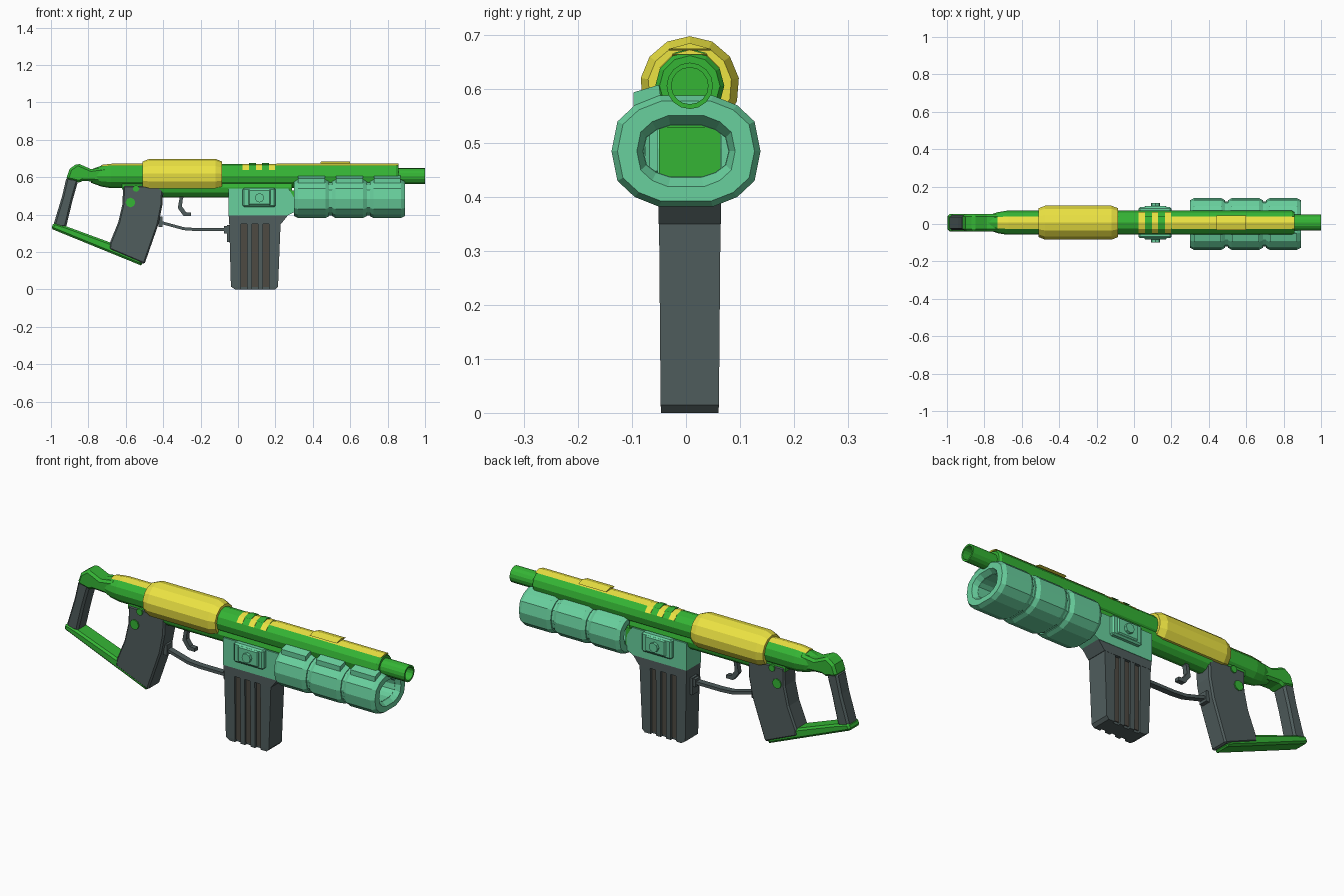
import bpy, bmesh
from math import sin, cos, radians, pi

if "Cube" in bpy.data.objects:
    bpy.data.objects.remove(bpy.data.objects["Cube"])

CY, CZ = 0.007, 0.606          # barrel axis


def mat(name, r, g, b):
    m = bpy.data.materials.new(name)
    m.diffuse_color = (r, g, b, 1)
    m.use_nodes = True
    m.node_tree.nodes["Principled BSDF"].inputs["Base Color"].default_value = m.diffuse_color
    return m


GREEN = mat("green", .035, .46, .035)
YELLOW = mat("yellow", .84, .77, .055)
MINT = mat("mint", .14, .63, .34)
DARK = mat("dark_grey", .08, .11, .11)
BROWN = mat("brown_grey", .075, .068, .055)


def loft(name, rings, m, closed=False, bevel=0):
    """Skin a list of equal rings; cap the ends, or join last to first."""
    bm = bmesh.new()
    vs = [[bm.verts.new(p) for p in r] for r in rings]
    n = len(vs[0])
    for a, b in list(zip(vs, vs[1:])) + ([(vs[-1], vs[0])] if closed else []):
        for i in range(n):
            j = (i + 1) % n
            bm.faces.new((a[i], a[j], b[j], b[i]))
    if not closed:
        bm.faces.new(vs[0])
        bm.faces.new(vs[-1])
    bmesh.ops.recalc_face_normals(bm, faces=bm.faces[:])
    me = bpy.data.meshes.new(name)
    bm.to_mesh(me)
    bm.free()
    ob = bpy.data.objects.new(name, me)
    bpy.context.collection.objects.link(ob)
    me.materials.append(m)
    if bevel:
        mod = ob.modifiers.new("chamfer", 'BEVEL')
        mod.width, mod.segments = bevel, 1
        mod.limit_method, mod.angle_limit = 'ANGLE', radians(40)
    return ob


def prism(name, pts, half, m, bevel=0, cy=CY):
    """Side profile (x, z) extruded across y."""
    return loft(name, [[(x, cy + s * half, z) for x, z in pts] for s in (-1, 1)], m, bevel=bevel)


def box(name, x0, x1, z0, z1, half, m, bevel=0, cy=CY):
    return prism(name, [(x0, z0), (x1, z0), (x1, z1), (x0, z1)], half, m, bevel, cy)


def arc(x, r, a0=0, a1=360, n=12, cz=CZ):
    k = n if a1 - a0 == 360 else n + 1
    return [(x, CY + r * cos(radians(a0 + (a1 - a0) * i / n)),
             cz + r * sin(radians(a0 + (a1 - a0) * i / n))) for i in range(k)]


def tube(name, stations, m, closed=False, **kw):
    return loft(name, [arc(x, r, **kw) for x, r in stations], m, closed)


def disc(name, x, z, r, half, m, n=8):
    return prism(name, [(x + r * cos(2 * pi * i / n), z + r * sin(2 * pi * i / n))
                        for i in range(n)], half, m)


# Barrel body, hollow muzzle and rounded lower receiver
tube("barrel_body", [(-.785, .036), (-.73, .056), (-.68, .064), (.845, .064), (.857, .056)], GREEN)
tube("muzzle", [(.84, .043), (1, .043), (1, .034), (.84, .034)], GREEN, True, n=16)
tube("lower_receiver", [(-.42, .054), (.29, .054)], GREEN, cz=.546)
box("receiver_front", .26, .31, .437, .53, .057, GREEN)
box("grip_mount", -.62, -.40, .535, .575, .045, GREEN)

# Yellow sleeve, top strips, sight pad and ribs
tube("rear_sleeve", [(-.51, .078), (-.475, .092), (-.12, .092), (-.085, .078)],
     YELLOW, a0=-45, a1=225, n=10)
for name, x0, x1, r in (("top_strip_rear", -.73, -.5, .067), ("top_strip_front", .2, .857, .067),
                        ("sight_pad", .44, .6, .079)):
    st = [(x0, r - .003), (x0 + .01, r), (x1, r)]
    if x0 < 0:
        st[0] = (x0, .060)
        st[1] = (x0 + .06, r)
    tube(name, st, YELLOW, a0=60, a1=120, n=2)
for i in range(3):
    x = .025 + .07 * i
    tube(f"top_rib_{i + 1}", [(x, .0655), (x + .033, .0655)], YELLOW, a0=30, a1=150, n=4)
    if i < 2:
        tube(f"rib_spacer_{i + 1}", [(x + .033, .069), (x + .07, .069)], GREEN, a0=60, a1=120, n=2)

# Shoulder stock
prism("stock_top", [(-.70, .655), (-.785, .643), (-.858, .675), (-.90, .645), (-.92, .588),
                    (-.85, .572), (-.83, .58), (-.76, .577), (-.70, .56)], .046, GREEN, .012)
prism("stock_rear_post", [(-.917, .60), (-.852, .59), (-.885, .475), (-.92, .33),
                          (-.99, .335), (-.94, .50)], .040, DARK, .01)
prism("stock_bottom_bar", [(-1, .325), (-.985, .358), (-.917, .337), (-.68, .25),
                           (-.52, .165), (-.51, .125)], .046, GREEN, .01)

# Pistol grip with round pins
prism("pistol_grip", [(-.615, .555), (-.40, .555), (-.405, .45), (-.425, .35), (-.50, .135),
                      (-.69, .215), (-.685, .25), (-.64, .36), (-.617, .46)], .050, DARK, .008)
disc("grip_pin", -.575, .465, .026, .056, GREEN)
disc("grip_upper_pin", -.545, .54, .018, .056, GREEN)

# Trigger and guard
prism("trigger", [(-.315, .53), (-.27, .53), (-.295, .485), (-.30, .445), (-.278, .413), (-.25, .41),
                  (-.25, .392), (-.29, .392), (-.322, .435), (-.312, .49)], .013, DARK)
guard = [(-.43, .372), (-.40, .363), (-.29, .333), (-.22, .328), (-.05, .328)]
prism("trigger_guard", guard + [(x, z - .016) for x, z in reversed(guard)], .016, DARK)
box("guard_rear_clip", -.425, -.405, .335, .39, .024, DARK)
box("guard_front_clip", -.06, -.03, .255, .345, .024, DARK)
box("guard_front_tab", -.075, -.05, .30, .34, .02, DARK)

# Magazine housing with side plates and bolts
prism("magazine_housing", [(-.05, .54), (.27, .54), (.30, .49), (.305, .415), (.265, .395), (-.05, .395)],
      .060, MINT)
box("housing_plate", .025, .20, .44, .543, .083, MINT, .008)
box("housing_plate_centre", .055, .175, .45, .535, .090, MINT, .006)
disc("housing_bolt", .115, .49, .025, .105, MINT)

# Magazine, with three grooves running down each side
def mag_ring(z, x0, x1, hy):
    side = [(x0, hy)]
    for g in (.015, .074, .133):
        side += [(g, hy), (g, hy - .014), (g + .032, hy - .014), (g + .032, hy)]
    side.append((x1, hy))
    return [(x, CY + y, z) for x, y in side] + [(x, CY - y, z) for x, y in reversed(side)]


loft("magazine", [mag_ring(0, -.015, .20, .053), mag_ring(.015, -.038, .214, .054),
                  mag_ring(.36, -.047, .228, .057)], DARK)
prism("magazine_collar", [(-.05, .40), (.27, .40), (.23, .35), (-.047, .35)], .058, DARK)
for i in range(3):
    g = .015 + .059 * i
    box(f"groove_inlay_{i + 1}", g, g + .032, .012, .355, .044, BROWN)

# Hollow fore grip: one inner core and three outer segments
QUAD = [(.138, 0), (.127, .055), (.095, .085), (.05, .103)]
OVAL = QUAD + [(-y, z) for y, z in reversed(QUAD)]
OVAL += [(y, -z) for y, z in reversed(OVAL[1:-1])]


def oval(x, sy, sz):
    return [(x, y * sy, .485 + z * sz) for y, z in OVAL]


loft("fore_grip_core", [oval(.31, .88, .86), oval(.865, .88, .86),
                        oval(.865, .57, .46), oval(.31, .57, .46)], MINT, True)
for i in range(3):
    a = .30 + .2025 * i
    b = a + .187
    loft(f"fore_grip_segment_{i + 1}",
         [oval(a, .92, .90), oval(a + .02, 1, 1), oval(b - .02, 1, 1), oval(b, .92, .90),
          oval(b, .66, .64), oval(b - .025, .58, .47), oval(a + .025, .58, .47), oval(a, .66, .64)],
         MINT, True)
    # Raised tab on the front side
    loft(f"fore_grip_tab_{i + 1}",
         [[(x, -.097, .56), (x, -.097, .594), (x, -.05, .608), (x, -.045, .57)]
          for x in (a + .022, b - .022)], MINT)
